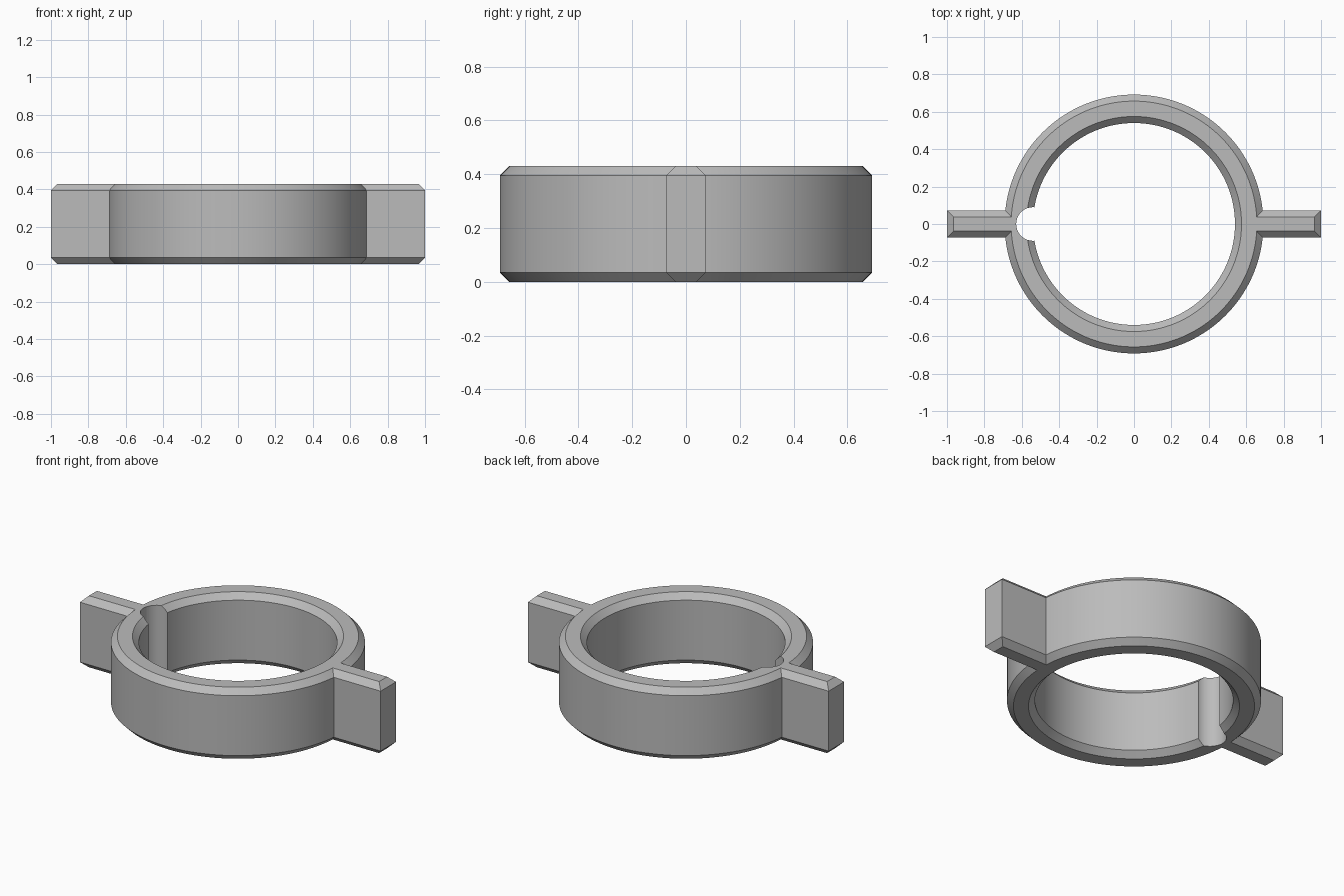
import bpy, bmesh
from math import cos, sin, pi

HEIGHT, CHAMFER = 0.43, 0.035
OUTER, INNER = 0.692, 0.54
TAB_HALF, TAB_START = 0.073, 0.61

cube = bpy.data.objects.get("Cube")
if cube:
    bpy.data.objects.remove(cube, do_unlink=True)

grey = bpy.data.materials.new("plain grey")
grey.use_nodes = True
COLOUR = (0.5, 0.5, 0.5, 1)
grey.diffuse_color = COLOUR
grey.node_tree.nodes["Principled BSDF"].inputs["Base Color"].default_value = COLOUR


def make_object(name, bm):
    bmesh.ops.recalc_face_normals(bm, faces=bm.faces)
    mesh = bpy.data.meshes.new(name)
    bm.to_mesh(mesh)
    bm.free()
    mesh.materials.append(grey)
    obj = bpy.data.objects.new(name, mesh)
    bpy.context.collection.objects.link(obj)
    return obj


def skin(name, loops, closed=False):
    """Bridge matching loops of points; cap the ends unless closed."""
    bm = bmesh.new()
    rings = [[bm.verts.new(p) for p in loop] for loop in loops]
    n = len(rings[0])
    pairs = list(zip(rings, rings[1:])) + ([(rings[-1], rings[0])] if closed else [])
    for a, b in pairs:
        for i in range(n):
            j = (i + 1) % n
            bm.faces.new((a[i], a[j], b[j], b[i]))
    if not closed:
        bm.faces.new(rings[0])
        bm.faces.new(rings[-1])
    return make_object(name, bm)


def circle(radius, z, count, cx=0):
    return [(cx + radius * cos(2 * pi * i / count), radius * sin(2 * pi * i / count), z)
            for i in range(count)]


def combine(target, other, operation):
    mod = target.modifiers.new(operation.title(), "BOOLEAN")
    mod.operation, mod.solver, mod.object = operation, "EXACT", other
    bpy.context.view_layer.objects.active = target
    bpy.ops.object.modifier_apply(modifier=mod.name)
    bpy.data.objects.remove(other, do_unlink=True)


# Collar: chamfered band revolved around z
low, high = CHAMFER, HEIGHT - CHAMFER
profile = [(OUTER - CHAMFER, 0), (OUTER, low), (OUTER, high), (OUTER - CHAMFER, HEIGHT),
           (INNER + CHAMFER, HEIGHT), (INNER, high), (INNER, low), (INNER + CHAMFER, 0)]
collar = skin("collar", [circle(r, z, 128) for r, z in profile], closed=True)


# Side tabs: chamfered along the top and bottom on the three exposed sides
def tab_loop(side, inset, z):
    end, half = 1 - inset, TAB_HALF - inset
    return [(side * x, y, z) for x, y in
            ((TAB_START, -half), (end, -half), (end, half), (TAB_START, half))]


for side, name in ((1, "left_tab"), (-1, "right_tab")):
    tab = skin(name, [tab_loop(side, CHAMFER, 0), tab_loop(side, 0, low),
                      tab_loop(side, 0, high), tab_loop(side, CHAMFER, HEIGHT)])
    combine(collar, tab, "UNION")

# Round key groove down the inside wall
groove = skin("groove_cutter", [circle(0.09, z, 40, -INNER) for z in (-0.1, HEIGHT + 0.1)])
combine(collar, groove, "DIFFERENCE")

# Smooth curved walls with crisp chamfer edges
collar.select_set(True)
bpy.context.view_layer.objects.active = collar
bpy.ops.object.shade_smooth_by_angle(angle=pi / 6)
